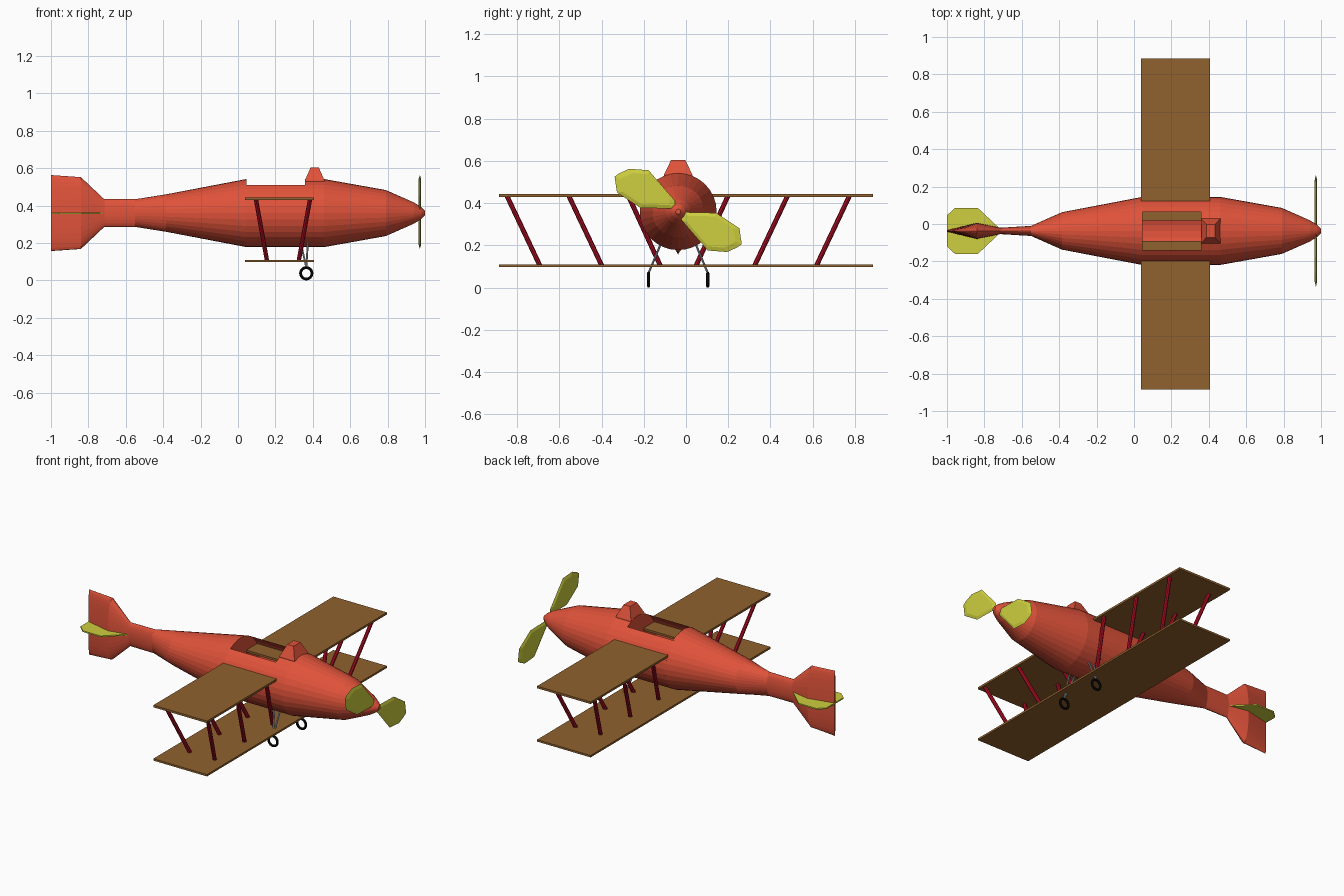
import bpy, bmesh, math
from mathutils import Vector

if "Cube" in bpy.data.objects:
    bpy.data.objects.remove(bpy.data.objects["Cube"])

CY, CZ = -0.037, 0.36          # fuselage axis


def material(name, rgb):
    m = bpy.data.materials.new(name)
    m.diffuse_color = (*rgb, 1)
    m.use_nodes = True
    m.node_tree.nodes["Principled BSDF"].inputs["Base Color"].default_value = m.diffuse_color
    return m


RED = material("fuselage_red", (0.74, 0.085, 0.042))
BROWN = material("wing_brown", (0.28, 0.12, 0.027))
YELLOW = material("blade_yellow", (0.62, 0.62, 0.05))
CRIMSON = material("strut_crimson", (0.48, 0.005, 0.02))
GREY = material("leg_grey", (0.35, 0.40, 0.46))
BLACK = material("tyre_black", (0.004, 0.004, 0.004))


def loft(name, rings, mat, drop=None):
    """Skin a closed, capped solid through rings; drop removes faces by centre."""
    bm = bmesh.new()
    vs = [[bm.verts.new(p) for p in r] for r in rings]
    n = len(vs[0])
    for a, b in zip(vs, vs[1:]):
        for i in range(n):
            j = (i + 1) % n
            bm.faces.new((a[i], a[j], b[j], b[i]))
    bm.faces.new(vs[0][::-1])
    bm.faces.new(vs[-1])
    bmesh.ops.recalc_face_normals(bm, faces=bm.faces)
    if drop:
        gone = [f for f in bm.faces if drop(f.calc_center_median())]
        bmesh.ops.delete(bm, geom=gone, context='FACES')
    me = bpy.data.meshes.new(name)
    bm.to_mesh(me)
    bm.free()
    me.materials.append(mat)
    ob = bpy.data.objects.new(name, me)
    bpy.context.collection.objects.link(ob)
    return ob


def ring(x, ry, rz, n=32):
    return [(x, CY + ry * math.sin(2 * math.pi * i / n),
             CZ + rz * math.cos(2 * math.pi * i / n)) for i in range(n)]


def box(name, x0, x1, y0, y1, z0, z1, mat):
    return loft(name, [[(x0, y0, z), (x1, y0, z), (x1, y1, z), (x0, y1, z)]
                       for z in (z0, z1)], mat)


def rod(name, a, b, r, mat, n=8):
    a, b = Vector(a), Vector(b)
    d = (b - a).normalized()
    u = d.cross(Vector((0, 1, 0))).normalized()
    v = d.cross(u)
    circle = [r * (u * math.cos(2 * math.pi * i / n) + v * math.sin(2 * math.pi * i / n))
              for i in range(n)]
    return loft(name, [[p + c for c in circle] for p in (a, b)], mat)


# fuselage with flattened tail fin and open cockpit: x, half width, half height
R = 0.182
X0, X1 = 0.045, 0.358
stations = [(-1.0, 0.005, 0.203), (-0.84, 0.043, 0.192), (-0.715, 0.017, 0.074),
            (-0.55, 0.027, 0.074), (-0.385, 0.1, 0.1), (X0, R, R), (X1, R, R),
            (0.46, R, R), (0.79, 0.123, 0.123), (0.94, 0.057, 0.057),
            (0.98, 0.032, 0.032), (1.0, 0.012, 0.012)]
loft("fuselage", [ring(*s) for s in stations], RED,
     lambda c: X0 < c.x < X1 and c.z > CZ + R * math.cos(math.radians(34)))

# cockpit end walls
box_walls = (("cockpit_back_wall", X0 - 0.004), ("cockpit_front_wall", X1))
for name, x in box_walls:
    loft(name, [ring(x, R - .0005, R - .0005), ring(x + 0.004, R - .0005, R - .0005)], RED)

# windscreen block
loft("windscreen", [[(xa, CY - h, z), (xb, CY - h, z), (xb, CY + h, z), (xa, CY + h, z)]
                    for xa, xb, h, z in ((X1, 0.462, 0.067, 0.49), (X1, 0.462, 0.067, 0.535),
                                         (0.388, 0.432, 0.034, 0.604))], RED)

# wings: the upper one is split inside the cockpit
box("lower_wing", 0.037, 0.406, -0.885, 0.885, 0.098, 0.110, BROWN)
box("upper_wing_left", 0.037, 0.406, -0.885, -0.092, 0.430, 0.443, BROWN)
box("upper_wing_right", 0.037, 0.406, 0.018, 0.885, 0.430, 0.443, BROWN)

# wing struts and landing gear, mirrored about the fuselage
for side, s in (("left", -1), ("right", 1)):
    for k, (top, low) in enumerate(((0.81, 0.655), (0.517, 0.362), (0.235, 0.085))):
        for where, xt, xl in (("rear", 0.096, 0.155), ("front", 0.385, 0.325)):
            rod(f"{where}_strut_{side}_{k + 1}", (xt, CY + s * top, 0.433),
                (xl, CY + s * low, 0.105), 0.0115, CRIMSON)
    for where, x in (("rear", 0.33), ("front", 0.375)):
        rod(f"{where}_wheel_leg_{side}", (x, CY + s * 0.075, 0.225),
            (0.365, CY + s * 0.14, 0.070), 0.005, GREY)
    bpy.ops.mesh.primitive_torus_add(
        location=(0.365, CY + s * 0.14, 0.038), rotation=(math.pi / 2, 0, 0),
        major_radius=0.0305, minor_radius=0.0075, major_segments=24, minor_segments=8)
    wheel = bpy.context.object
    wheel.name = f"wheel_{side}"
    wheel.data.materials.append(BLACK)

# propeller blades (y, z about the hub), thin edged
blade = [(-0.301, 0.16), (-0.28, 0.175), (-0.232, 0.197), (-0.14, 0.19), (-0.015, 0.045),
         (-0.015, 0.008), (-0.18, 0.012), (-0.29, 0.085)]
for k, s in enumerate((1, -1)):
    rings = []
    for x, f in ((0.966, 0.8), (0.9725, 1), (0.979, 0.8)):
        rings.append([(x, CY + s * (-0.15 + f * (y + 0.15)),
                       0.366 + s * (0.095 + f * (z - 0.095))) for y, z in blade])
    loft(f"propeller_blade_{k + 1}", rings, YELLOW)

# tailplane
half = [(-0.715, 0.01), (-0.835, 0.123), (-0.957, 0.123), (-1.0, 0.083)]
outline = half + [(x, -y) for x, y in reversed(half)]
loft("tailplane", [[(x, CY + y, z) for x, y in outline] for z in (0.356, 0.364)], YELLOW)
